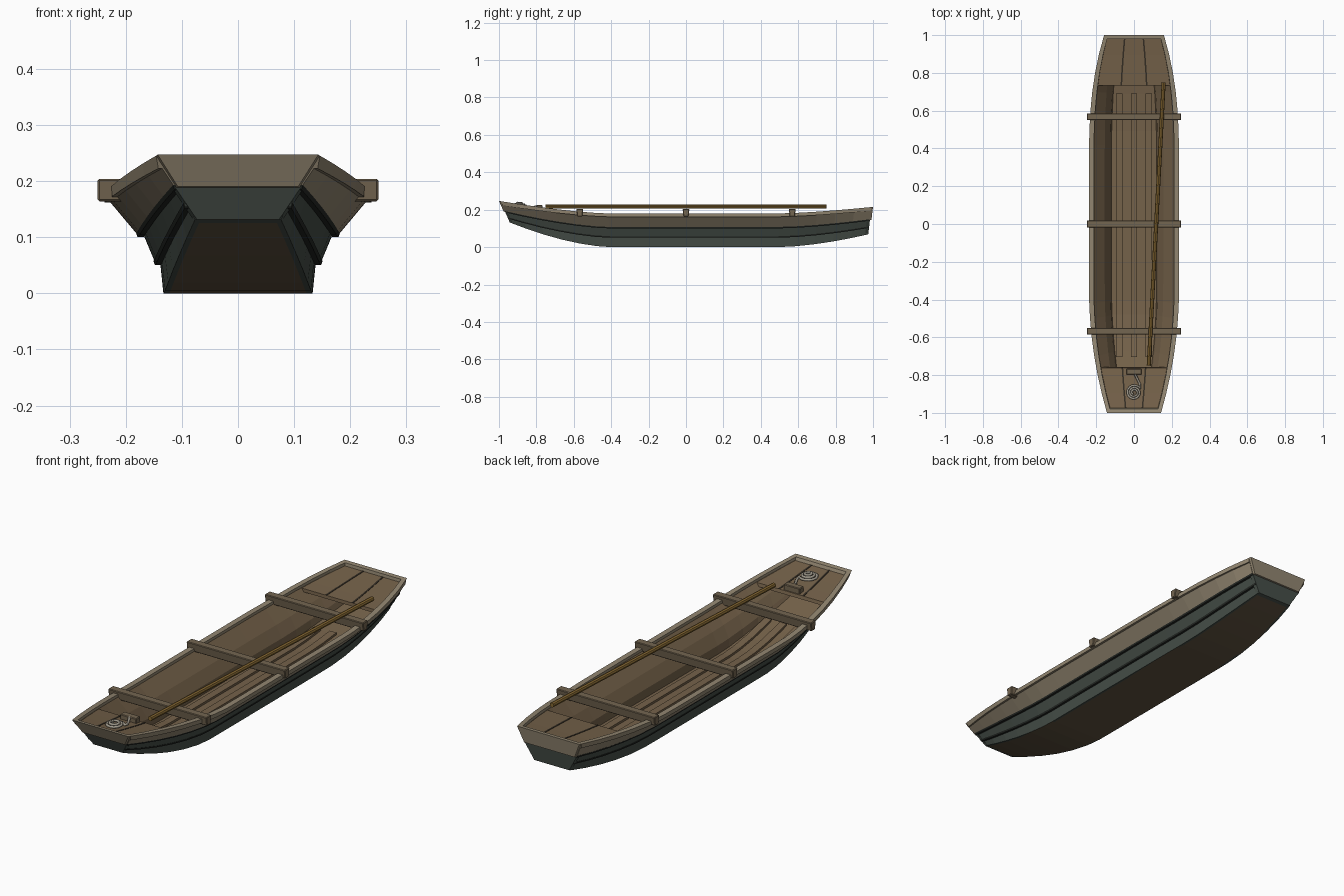
import bpy, bmesh, math
from mathutils import Vector

if "Cube" in bpy.data.objects:
    bpy.data.objects.remove(bpy.data.objects["Cube"])


def material(name, rgb):
    m = bpy.data.materials.new(name)
    m.diffuse_color = (*rgb, 1)
    m.use_nodes = True
    m.node_tree.nodes["Principled BSDF"].inputs["Base Color"].default_value = m.diffuse_color
    return m


WOOD = material("brown wood", (0.178, 0.122, 0.068))
TRIM = material("pale weathered wood", (0.29, 0.24, 0.165))
GREEN = material("dark green paint", (0.060, 0.076, 0.064))
BOTTOM = material("tarred bottom", (0.118, 0.086, 0.052))
BEAM = material("beam wood", (0.175, 0.132, 0.082))
SEAM = material("dark seam", (0.035, 0.027, 0.018))
CAULK = material("black lap strip", (0.018, 0.021, 0.018))
POLE = material("golden pole wood", (0.24, 0.14, 0.032))
ROPE = material("grey rope", (0.36, 0.33, 0.27))

# Hull section corners: x,z amidships, at the bow, at the stern
KEYS = [
    (.133, .000, .075, .135, .090, .070),  # 0 chine
    (.139, .058, .085, .162, .100, .112),  # 1 lower strake top
    (.147, .053, .092, .158, .108, .107),  # 2 middle strake bottom
    (.170, .108, .104, .195, .125, .150),  # 3 middle strake top
    (.178, .103, .110, .190, .131, .145),  # 4 upper strake bottom
    (.230, .165, .135, .228, .152, .198),  # 5 upper strake top
    (.238, .162, .139, .224, .157, .195),  # 6 rail outer bottom
    (.238, .180, .143, .247, .158, .215),  # 7 rail outer top
    (.212, .180, .122, .247, .137, .215),  # 8 rail inner top
]
STATIONS = [-.99, -.9, -.8, -.7, -.6, -.5, -.42, -.3, 0,
            .3, .42, .5, .6, .7, .8, .9, .99]


def corner(i, u, dx=0, dz=0):
    """x,z of a section corner at length position u (-1 bow, 1 stern)."""
    k = KEYS[i]
    a = abs(u)
    start = .42 if u < 0 else .5
    sx = max(0, (a - .35) / .65) ** (2.0 if u < 0 else 2.5)
    sz = max(0, (a - start) / (1 - start)) ** (1.65 - .03 * min(i, 7))
    ex, ez = (k[2], k[3]) if u < 0 else (k[4], k[5])
    return k[0] + (ex - k[0]) * sx + dx, k[1] + (ez - k[1]) * sz + dz


def place(u, x, z):
    """Raked position: the ends lean outward towards the top."""
    top, low = corner(7, u)[1], corner(0, u)[1]
    rake = (.05 if u < 0 else .018) * (top - z) / (top - low)
    return x, u * (1 - rake), z


def loft(name, mat, section, stations=STATIONS, closed=True, mirror=False):
    """Skin a section function along the boat, optionally on both sides."""
    bm = bmesh.new()
    for side in ((1, -1) if mirror else (1,)):
        rings = []
        for u in stations:
            rings.append([bm.verts.new(place(u, side * x, z)) for x, z in section(u)])
        n = len(rings[0])
        for a, b in zip(rings, rings[1:]):
            for i in range(n if closed else n - 1):
                j = (i + 1) % n
                bm.faces.new((a[i], a[j], b[j], b[i]))
        if closed:
            bm.faces.new(rings[0])
            bm.faces.new(rings[-1])
    bmesh.ops.recalc_face_normals(bm, faces=bm.faces)
    if not closed and sum(f.normal.z for f in bm.faces) < 0:
        bmesh.ops.reverse_faces(bm, faces=bm.faces)
    me = bpy.data.meshes.new(name)
    bm.to_mesh(me)
    bm.free()
    me.materials.append(mat)
    ob = bpy.data.objects.new(name, me)
    bpy.context.collection.objects.link(ob)
    return ob


def box(name, mat, loc, size, bevel, taper=1):
    """Bevelled box whose underside is narrowed by taper."""
    bpy.ops.mesh.primitive_cube_add(size=1, location=loc)
    ob = bpy.context.object
    ob.name = name
    for v in ob.data.vertices:
        low = v.co.z < 0
        v.co = [c * s for c, s in zip(v.co, size)]
        if low:
            v.co.y *= taper
    ob.data.materials.append(mat)
    mod = ob.modifiers.new("bevel", 'BEVEL')
    mod.width, mod.segments = bevel, 1
    return ob


def slab(hw, z0, z1, cx=0):
    return [(cx - hw, z0), (cx + hw, z0), (cx + hw, z1), (cx - hw, z1)]


# Overlapping side planks
T = -.010
for name, lo, hi, mat in (("lower_strake", 0, 1, GREEN), ("middle_strake", 2, 3, GREEN),
                          ("upper_strake", 4, 5, TRIM)):
    loft(name, mat, lambda u: [corner(lo, u), corner(hi, u), corner(hi, u, T), corner(lo, u, T)],
         mirror=True)

# Black strips under the plank laps
for name, lo in (("lower_lap_strip", 2), ("upper_lap_strip", 4)):
    loft(name, CAULK, lambda u: [corner(lo, u, -.009, -.003), corner(lo, u, .001, -.003),
                                 corner(lo, u, .004, .005), corner(lo, u, -.005, .005)],
         mirror=True)

# Rail along the top edge
loft("rail", TRIM, lambda u: [corner(6, u), corner(7, u), corner(8, u),
                              (corner(8, u)[0], corner(6, u)[1])], mirror=True)

# Bottom planking
loft("bottom", BOTTOM, lambda u: slab(corner(0, u)[0], corner(0, u)[1], corner(0, u)[1] + .014))


# Inside skin: floor and inner walls
def lining(u):
    half = [corner(0, u, -.014, .02), corner(1, u, -.015, -.002),
            corner(3, u, -.015), corner(8, u, .001, -.012)]
    return [(-x, z) for x, z in reversed(half)] + half


loft("inner_lining", WOOD, lining, closed=False)


# End boards: green below, pale plank above
def board(lo, hi):
    def section(u):
        (x0, z0), (x1, z1) = corner(lo, u, -.003), corner(hi, u)
        return [(-x0, z0), (x0, z0), (x1, z1), (-x1, z1)]
    return section


for end, s in (("bow", -1), ("stern", 1)):
    loft(end + "_lower_board", GREEN, board(0, 4), [s * .992, s * .975])
    loft(end + "_upper_board", TRIM, board(4, 7), [s * 1.0, s * .980])

# End decks with plank seams
DECK_DROP = .014


def deck(u):
    x, z = corner(8, u, .004, -DECK_DROP)
    return slab(x, z - .015, z)


def seam(f):
    def section(u):
        x, z = corner(8, u, 0, -DECK_DROP)
        return slab(.004, z - .004, z + .0015, f * x)
    return section


for end, us in (("bow", [-.985, -.9, -.83, -.765]), ("stern", [.735, .8, .9, .985])):
    loft(end + "_deck", WOOD, deck, us)
    for side, f in (("left", -.35), ("right", .35)):
        loft(f"{end}_deck_seam_{side}", SEAM, seam(f), us)

# Floor battens
for i, cx in enumerate((-.077, 0, .077)):
    loft(f"floor_batten_{i + 1}", WOOD,
         lambda u: slab(.017, corner(0, u)[1] + .012, corner(0, u)[1] + .030, cx),
         [-.735, -.6, -.5, -.42, 0, .5, .6, .70])

# Cross beams
for i, y in enumerate((-.568, 0, .568)):
    box(f"cross_beam_{i + 1}", BEAM, (0, y, .184), (.5, .037, .040), .003, .72)

# Punting pole resting on the beams
a, b = Vector((.078, -.75, .216)), Vector((.157, .75, .216))
bpy.ops.mesh.primitive_cylinder_add(vertices=8, radius=.0108, depth=(b - a).length,
                                    location=(a + b) / 2)
pole = bpy.context.object
pole.name = "pole"
pole.rotation_euler = (b - a).to_track_quat('Z', 'Y').to_euler()
pole.data.materials.append(POLE)

# Mooring block and coiled rope on the bow deck
box("mooring_block", BEAM, (0, -.782, .209), (.082, .032, .030), .003)

path = []
for i in range(41):
    t = i / 40
    ang = .6 + t * 2.6 * math.tau
    r = .040 - .030 * t
    path.append((r * math.cos(ang), -.892 + r * math.sin(ang), .221 + .016 * t))
path = [(.005, -.795, .219), (.015, -.815, .214), (.030, -.845, .216)] + path
cu = bpy.data.curves.new("rope_coil", 'CURVE')
cu.dimensions = '3D'
cu.bevel_depth, cu.bevel_resolution, cu.use_fill_caps = .006, 1, True
sp = cu.splines.new('POLY')
sp.points.add(len(path) - 1)
for p, co in zip(sp.points, path):
    p.co = (*co, 1)
cu.materials.append(ROPE)
coil = bpy.data.objects.new("rope_coil", cu)
bpy.context.collection.objects.link(coil)
bpy.ops.object.select_all(action='DESELECT')
coil.select_set(True)
bpy.context.view_layer.objects.active = coil
bpy.ops.object.convert(target='MESH')
